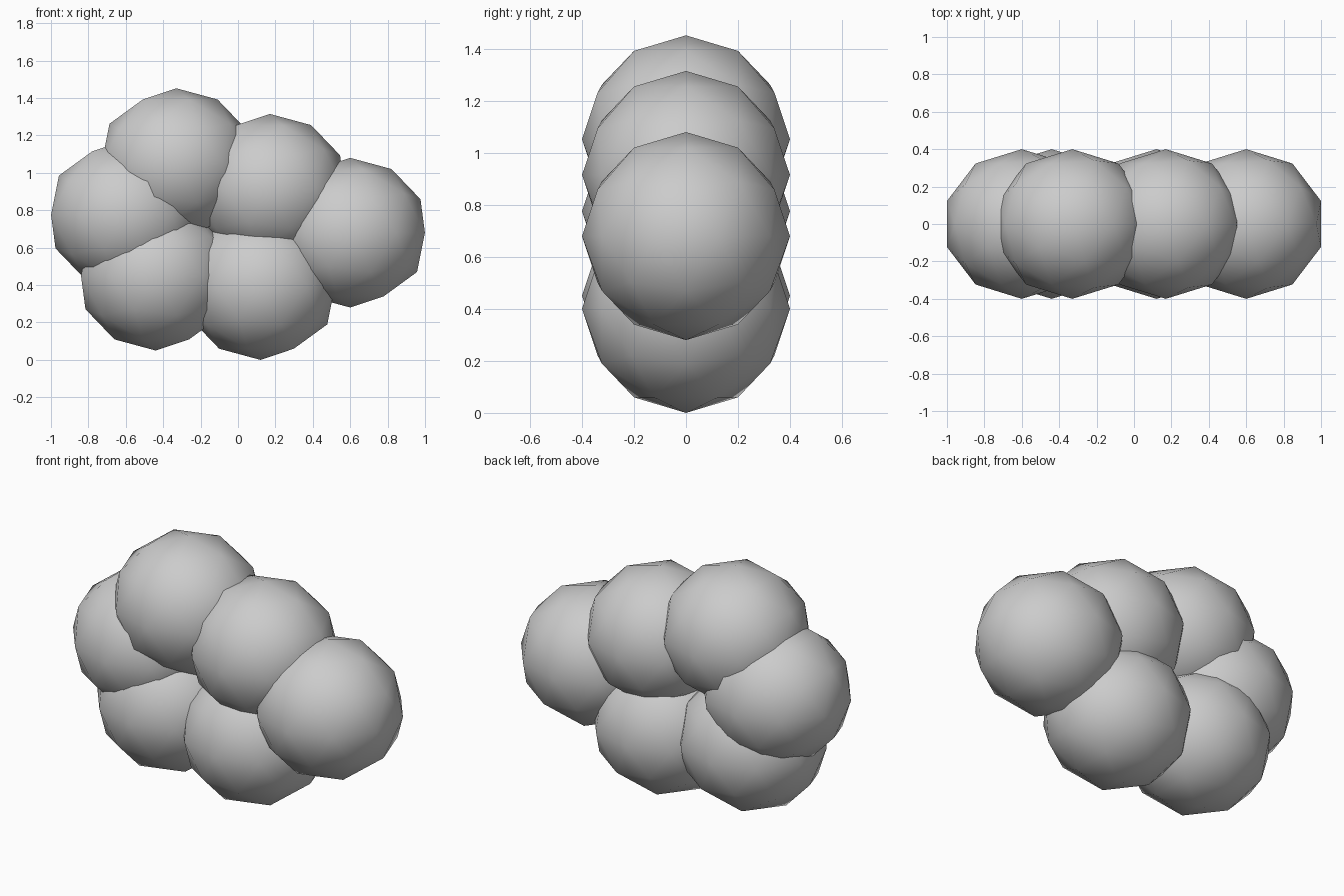
import bpy

if "Cube" in bpy.data.objects:
    bpy.data.objects.remove(bpy.data.objects["Cube"])

# puff centres (x, z); every puff is a low-poly ball on the y = 0 plane
puffs = {
    "right_puff": (0.60, 0.68),
    "upper_right_puff": (0.17, 0.915),
    "top_puff": (-0.33, 1.052),
    "left_puff": (-0.60, 0.775),
    "lower_left_puff": (-0.44, 0.45),
    "lower_right_puff": (0.12, 0.40),
}


def add_puff(name, x, z):
    bpy.ops.mesh.primitive_ico_sphere_add(subdivisions=2, radius=0.4, location=(x, 0, z))
    puff = bpy.context.object
    puff.name = name
    # slightly wider than deep
    puff.scale = (1.05, 1.0, 1.0)
    bpy.ops.object.shade_smooth()


for name, (x, z) in puffs.items():
    add_puff(name, x, z)
